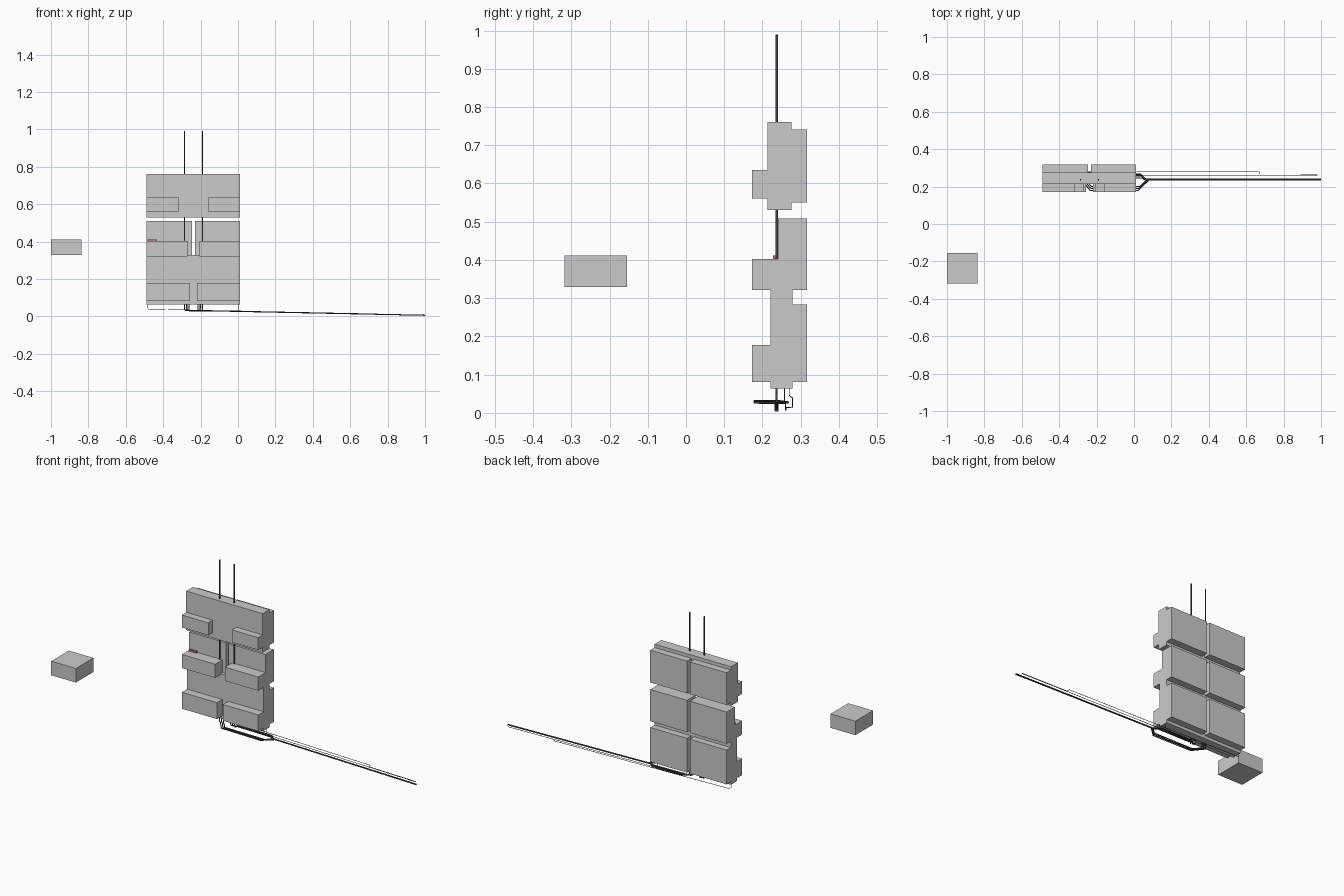
import bpy

if "Cube" in bpy.data.objects:
    bpy.data.objects.remove(bpy.data.objects["Cube"])

def box(name, x, y, z):
    """Box from (min, max) ranges on each axis."""
    bpy.ops.mesh.primitive_cube_add(size=1, location=[sum(r) / 2 for r in (x, y, z)])
    ob = bpy.context.object
    ob.name = name
    ob.scale = [r[1] - r[0] for r in (x, y, z)]
    bpy.ops.object.transform_apply(location=False, rotation=False, scale=True)
    return ob

def pipe(name, points, radius):
    """Round pipe along a polyline."""
    cu = bpy.data.curves.new(name, 'CURVE')
    cu.dimensions = '3D'
    cu.bevel_depth = radius
    cu.bevel_resolution = 1
    cu.use_fill_caps = True
    sp = cu.splines.new('POLY')
    sp.points.add(len(points) - 1)
    for p, co in zip(sp.points, points):
        p.co = (*co, 1)
    ob = bpy.data.objects.new(name, cu)
    bpy.context.collection.objects.link(ob)
    return ob

L, R = -0.488, 0.012
MID = (L + R) / 2

def pair(name, half_gap, y, z):
    """Left and right boxes with a gap between them."""
    box(name + "_left", (L, MID - half_gap), y, z)
    box(name + "_right", (MID + half_gap, R), y, z)

# detached control box
box("remote_box", (-1.0, -0.838), (-0.318, -0.154), (0.329, 0.412))

# central plates
box("upper_plate", (L, R), (0.213, 0.276), (0.53, 0.761))
box("lower_plate", (L, R), (0.221, 0.278), (0.064, 0.328))

# rear cabinets
pair("upper_rear_cabinet", 0.009, (0.276, 0.317), (0.55, 0.741))
pair("middle_rear_cabinet", 0.009, (0.240, 0.317), (0.321, 0.509))
pair("lower_rear_cabinet", 0.009, (0.278, 0.317), (0.081, 0.284))

# front cabinets
pair("upper_front_cabinet", 0.077, (0.172, 0.213), (0.561, 0.635))
pair("middle_front_cabinet", 0.032, (0.172, 0.240), (0.321, 0.402))
pair("lower_front_cabinet", 0.019, (0.172, 0.221), (0.081, 0.178))

# main risers
for side, x in (("left", -0.286), ("right", -0.190)):
    pipe("riser_" + side, [(x, 0.237, 0.30), (x, 0.237, 0.99)], 0.0038)

# pipes leaving the bottom, fanning out and joining into one long run
fan = [(-0.286, 0.179), (-0.274, 0.190), (-0.262, 0.201),
       (-0.214, 0.246), (-0.202, 0.256), (-0.190, 0.266)]
for i, (x, y) in enumerate(fan):
    turn = abs(y - 0.237)
    end_y = 0.237 + (i - 2.5) * 0.001
    z = 0.031 - 0.001 * (i % 3)
    pipe(f"supply_pipe_{i + 1}", [
        (x, 0.237, 0.08), (x, 0.237, z + 0.006), (x + 0.005, 0.237, z),
        (x + 0.005 + turn * 0.8, y, z), (0.05 - turn * 0.5, y, 0.027),
        (0.05 + turn * 0.5, end_y, 0.0255), (1.0, end_y, 0.006)], 0.003)

# thin cables
pipe("left_cable", [(-0.485, 0.270, 0.08), (-0.485, 0.270, 0.045), (-0.478, 0.279, 0.039),
                    (-0.25, 0.279, 0.034), (0.67, 0.279, 0.015), (0.675, 0.262, 0.014),
                    (0.98, 0.262, 0.008)], 0.0014)
pipe("right_cable", [(0.004, 0.258, 0.08), (0.004, 0.258, 0.03), (0.01, 0.260, 0.026),
                     (0.98, 0.260, 0.007)], 0.0014)

# small coloured connector behind the middle cabinet
connector = box("connector", (-0.483, -0.432), (0.228, 0.241), (0.402, 0.411))
mat = bpy.data.materials.new("connector_red")
mat.diffuse_color = (0.45, 0.2, 0.18, 1)
mat.use_nodes = True
mat.node_tree.nodes["Principled BSDF"].inputs["Base Color"].default_value = mat.diffuse_color
connector.data.materials.append(mat)

# dark pipework
dark = bpy.data.materials.new("dark_pipe")
dark.diffuse_color = (0.06, 0.06, 0.06, 1)
dark.use_nodes = True
dark.node_tree.nodes["Principled BSDF"].inputs["Base Color"].default_value = dark.diffuse_color
for ob in bpy.context.scene.objects:
    if ob.type == 'CURVE':
        ob.data.materials.append(dark)
